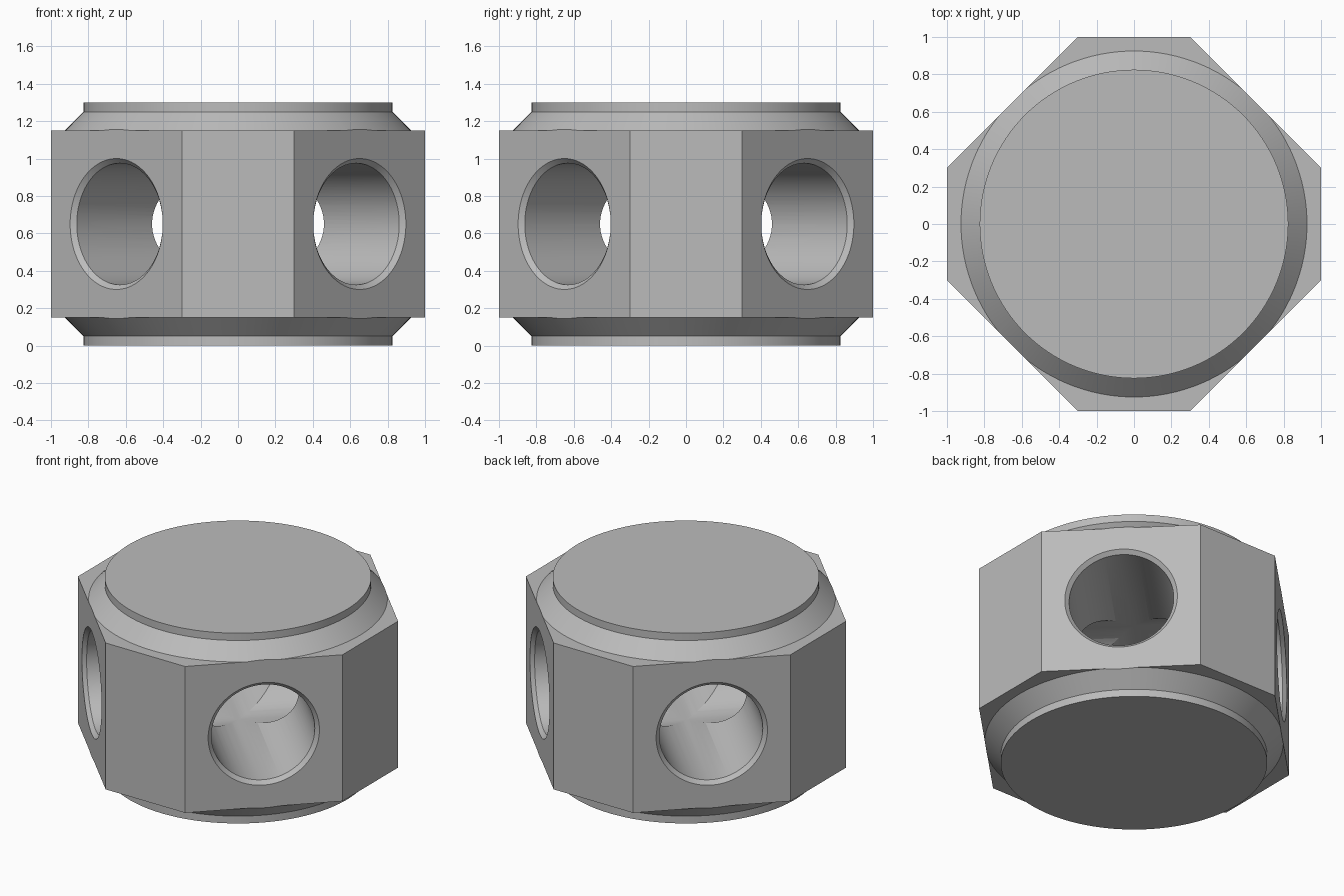
import bpy, bmesh, math
from mathutils import Vector, Matrix

if "Cube" in bpy.data.objects:
    bpy.data.objects.remove(bpy.data.objects["Cube"], do_unlink=True)

Z0, Z1, TOP = 0.15, 1.15, 1.30         # block bottom, block top, overall height
FLAT = 1.3 / math.sqrt(2)              # distance of the diagonal faces from the axis
BORE, CHAMFER = 0.325, 0.025

metal = bpy.data.materials.new("grey_metal")
metal.use_nodes = True
grey = (0.5, 0.5, 0.5, 1)
metal.diffuse_color = grey
metal.node_tree.nodes["Principled BSDF"].inputs["Base Color"].default_value = grey


def finish(name, bm):
    bmesh.ops.recalc_face_normals(bm, faces=bm.faces)
    mesh = bpy.data.meshes.new(name)
    bm.to_mesh(mesh)
    bm.free()
    mesh.materials.append(metal)
    obj = bpy.data.objects.new(name, mesh)
    bpy.context.collection.objects.link(obj)
    return obj


def activate(obj):
    bpy.ops.object.select_all(action='DESELECT')
    obj.select_set(True)
    bpy.context.view_layer.objects.active = obj


def lathe(profile, segments):
    """Closed solid of revolution about z from (radius, height) points."""
    bm = bmesh.new()
    rings = []
    for r, z in profile:
        angles = [math.tau * i / segments for i in range(segments)]
        rings.append([bm.verts.new((r * math.cos(a), r * math.sin(a), z)) for a in angles])
    for low, high in zip(rings, rings[1:]):
        for i in range(segments):
            j = (i + 1) % segments
            bm.faces.new((low[i], low[j], high[j], high[i]))
    bm.faces.new(rings[0][::-1])
    bm.faces.new(rings[-1])
    return bm


# Eight-sided block
bm = bmesh.new()
outline = [(1, -0.3), (1, 0.3), (0.3, 1), (-0.3, 1),
           (-1, 0.3), (-1, -0.3), (-0.3, -1), (0.3, -1)]
base = bm.faces.new([bm.verts.new((x, y, Z0)) for x, y in outline])
top = bmesh.ops.extrude_face_region(bm, geom=[base], use_keep_orig=True)
bmesh.ops.translate(bm, verts=[v for v in top["geom"] if isinstance(v, bmesh.types.BMVert)],
                    vec=(0, 0, Z1 - Z0))
block = finish("block", bm)

# Two crossing bores with chamfered mouths
inner, outer = FLAT - CHAMFER, FLAT + 0.1
flare = BORE + outer - inner
for turn in (45, 135):
    bm = lathe([(flare, -outer), (BORE, -inner), (BORE, inner), (flare, outer)], 96)
    place = (Matrix.Translation((0, 0, TOP / 2)) @ Matrix.Rotation(math.radians(turn), 4, 'Z')
             @ Matrix.Rotation(math.pi / 2, 4, 'Y'))
    bmesh.ops.transform(bm, matrix=place, verts=bm.verts)
    cutter = finish("bore_cutter", bm)
    cutter.hide_render = True
    activate(block)
    mod = block.modifiers.new("bore", 'BOOLEAN')
    mod.operation, mod.solver, mod.object = 'DIFFERENCE', 'EXACT', cutter
    bpy.ops.object.modifier_apply(modifier=mod.name)
    bpy.data.objects.remove(cutter, do_unlink=True)

# Conical collars, trimmed flush with the diagonal faces
collars = []
for name, side in (("upper_collar", 1), ("lower_collar", -1)):
    bm = lathe([(0.925, Z1), (0.825, 1.25), (0.825, TOP)], 128)
    for sx in (1, -1):
        for sy in (1, -1):
            n = Vector((sx, sy, 0)).normalized()
            cut = bmesh.ops.bisect_plane(bm, geom=bm.verts[:] + bm.edges[:] + bm.faces[:],
                                         plane_co=n * FLAT, plane_no=n, clear_outer=True)
            rim = [e for e in cut["geom_cut"] if isinstance(e, bmesh.types.BMEdge)]
            bmesh.ops.holes_fill(bm, edges=rim, sides=0)
    if side < 0:
        for v in bm.verts:
            v.co.z = TOP - v.co.z
    collars.append(finish(name, bm))

# Smooth round walls, sharp machined edges
for obj in [block] + collars:
    activate(obj)
    bpy.ops.object.shade_smooth_by_angle(angle=math.radians(25))
